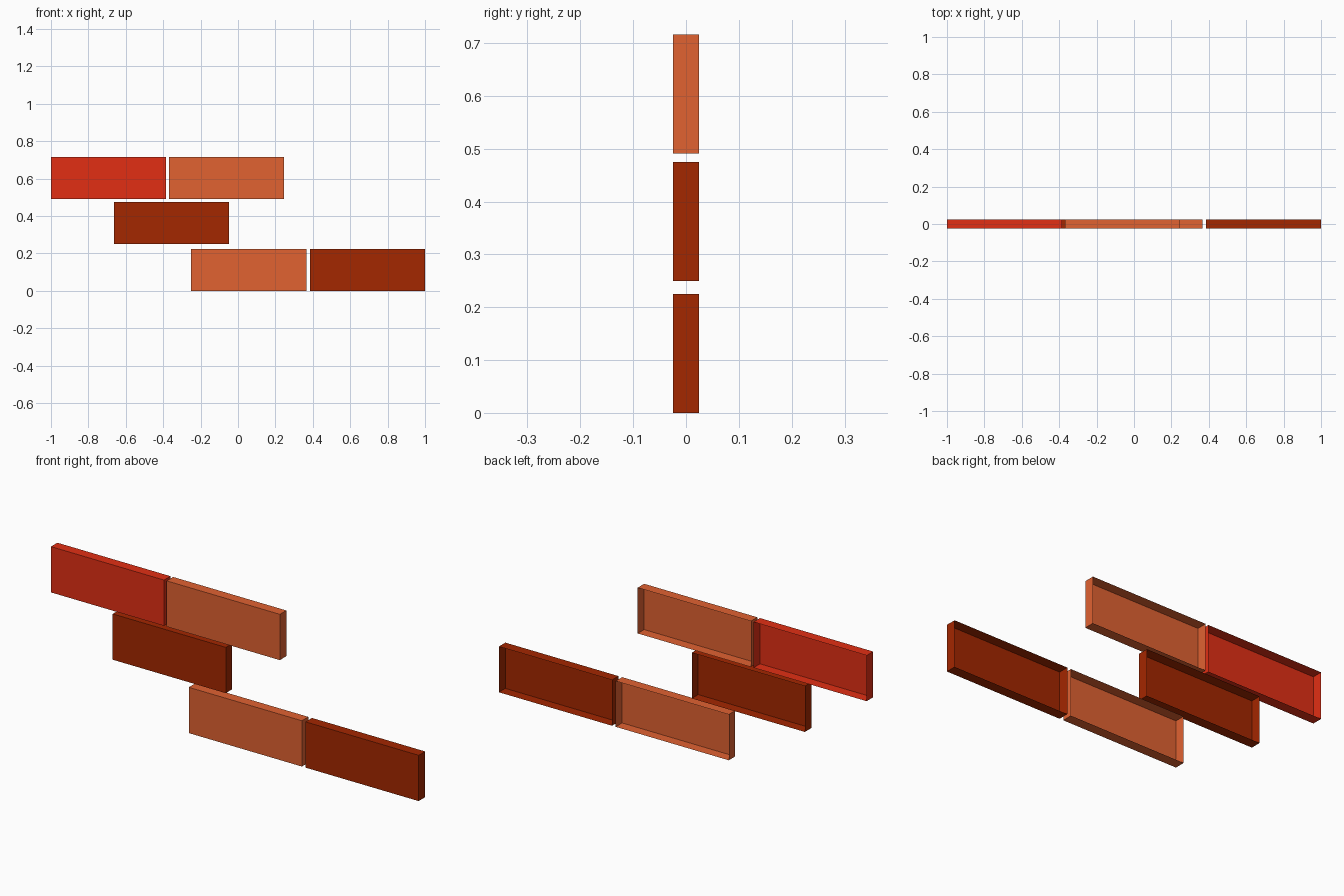
import bpy
import bmesh

if "Cube" in bpy.data.objects:
    bpy.data.objects.remove(bpy.data.objects["Cube"])

WIDTH, DEPTH, HEIGHT = 0.615, 0.05, 0.225


def material(name, color):
    mat = bpy.data.materials.new(name)
    mat.diffuse_color = (*color, 1.0)
    mat.use_nodes = True
    mat.node_tree.nodes["Principled BSDF"].inputs["Base Color"].default_value = mat.diffuse_color
    return mat


red = material("bright red", (0.76, 0.028, 0.007))
tan = material("orange clay", (0.75, 0.122, 0.031))
dark = material("dark rust", (0.37, 0.020, 0.0))


def brick(name, left, bottom, mat):
    """Thin brick shell, open at the back (+y)."""
    bm = bmesh.new()
    bmesh.ops.create_cube(bm, size=1)
    for v in bm.verts:
        v.co.x = left + (v.co.x + 0.5) * WIDTH
        v.co.y *= DEPTH
        v.co.z = bottom + (v.co.z + 0.5) * HEIGHT
    bm.normal_update()
    back = [f for f in bm.faces if f.normal.y > 0.9]
    bmesh.ops.delete(bm, geom=back, context='FACES_ONLY')
    mesh = bpy.data.meshes.new(name)
    bm.to_mesh(mesh)
    bm.free()
    mesh.materials.append(mat)
    bpy.context.collection.objects.link(bpy.data.objects.new(name, mesh))


# Three staggered courses of bricks
brick("top_brick_left", -1.0, 0.491, red)
brick("top_brick_right", -0.370, 0.491, tan)
brick("middle_brick", -0.664, 0.25, dark)
brick("bottom_brick_left", -0.25, 0.0, tan)
brick("bottom_brick_right", 0.385, 0.0, dark)
